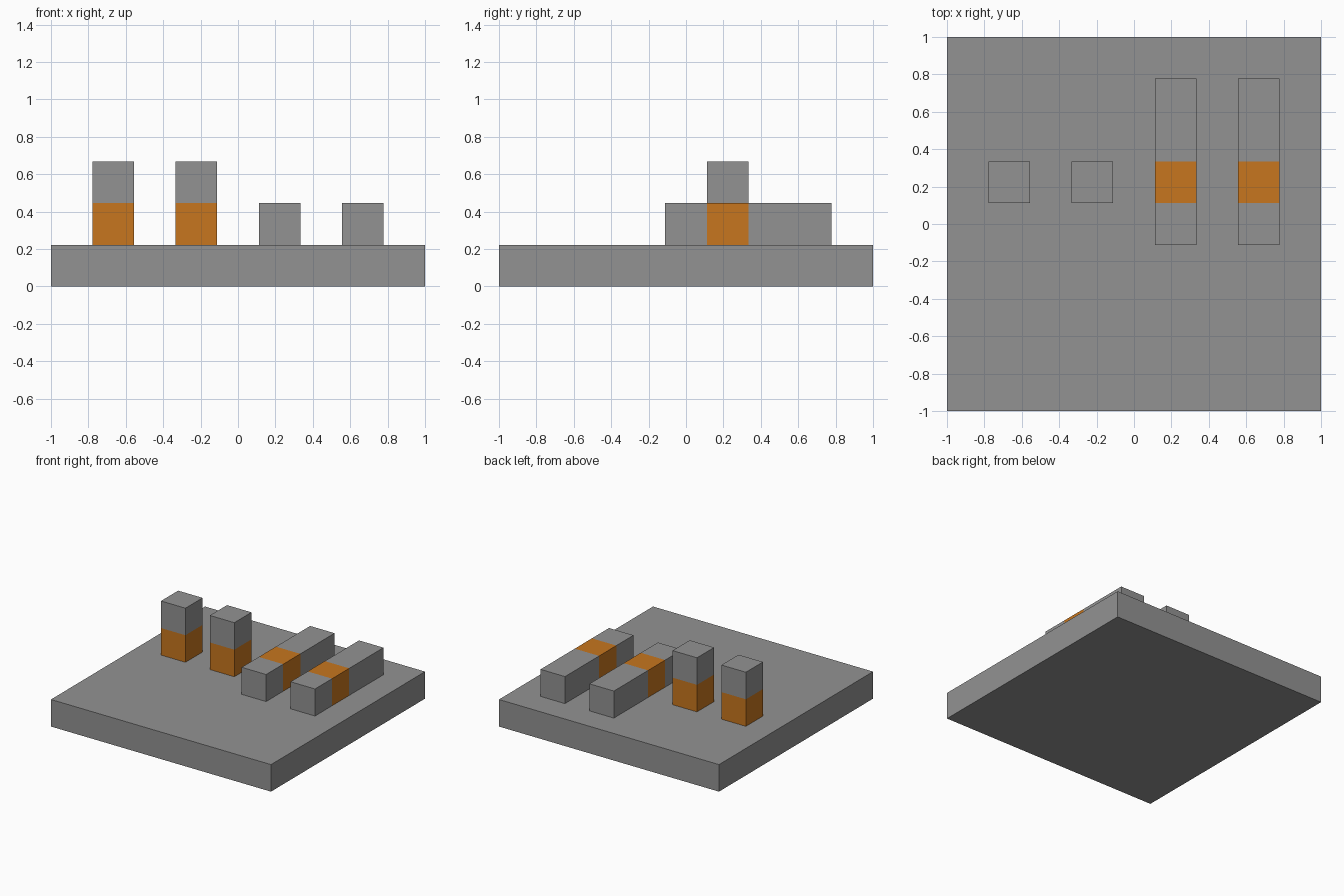
import bpy, bmesh
from mathutils import Vector

cube = bpy.data.objects.get("Cube")
if cube:
    bpy.data.objects.remove(cube, do_unlink=True)

U = 2 / 9  # one grid module


def make_material(name, rgb):
    mat = bpy.data.materials.new(name)
    mat.use_nodes = True
    colour = (*rgb, 1)
    mat.diffuse_color = colour
    mat.node_tree.nodes["Principled BSDF"].inputs["Base Color"].default_value = colour
    return mat


grey = make_material("grey", (0.29, 0.29, 0.29))
orange = make_material("orange", (0.57, 0.18, 0.013))


def make_block(name, low, high, axis=None, band=None):
    """Box between two corners in modules, with an optional orange band along an axis."""
    low, high = Vector(low) * U, Vector(high) * U
    bm = bmesh.new()
    bmesh.ops.create_cube(bm, size=1)
    bmesh.ops.scale(bm, vec=high - low, verts=bm.verts)
    bmesh.ops.translate(bm, vec=(low + high) / 2, verts=bm.verts)
    if band:
        start, end = (value * U for value in band)
        normal = Vector((0, 0, 0))
        normal[axis] = 1
        for cut in (start, end):
            if low[axis] < cut - 0.001 and cut + 0.001 < high[axis]:
                bmesh.ops.bisect_plane(bm, geom=bm.verts[:] + bm.edges[:] + bm.faces[:],
                                       plane_co=normal * cut, plane_no=normal)
        for face in bm.faces:
            face.material_index = int(start - 0.001 < face.calc_center_median()[axis] < end + 0.001
                                      and abs(face.normal[axis]) < 0.5)
    mesh = bpy.data.meshes.new(name)
    bm.to_mesh(mesh)
    bm.free()
    mesh.materials.append(grey)
    if band:
        mesh.materials.append(orange)
    obj = bpy.data.objects.new(name, mesh)
    bpy.context.collection.objects.link(obj)


# Square base slab
make_block("base", (-4.5, -4.5, 0), (4.5, 4.5, 1))

# Upright posts with an orange lower half
for side, x in (("outer", -3.5), ("inner", -1.5)):
    make_block(f"{side}_post", (x, 0.5, 1), (x + 1, 1.5, 3), axis=2, band=(1, 2))

# Lying beams with an orange band
for side, x in (("inner", 0.5), ("outer", 2.5)):
    make_block(f"{side}_beam", (x, -0.5, 1), (x + 1, 3.5, 2), axis=1, band=(0.5, 1.5))
